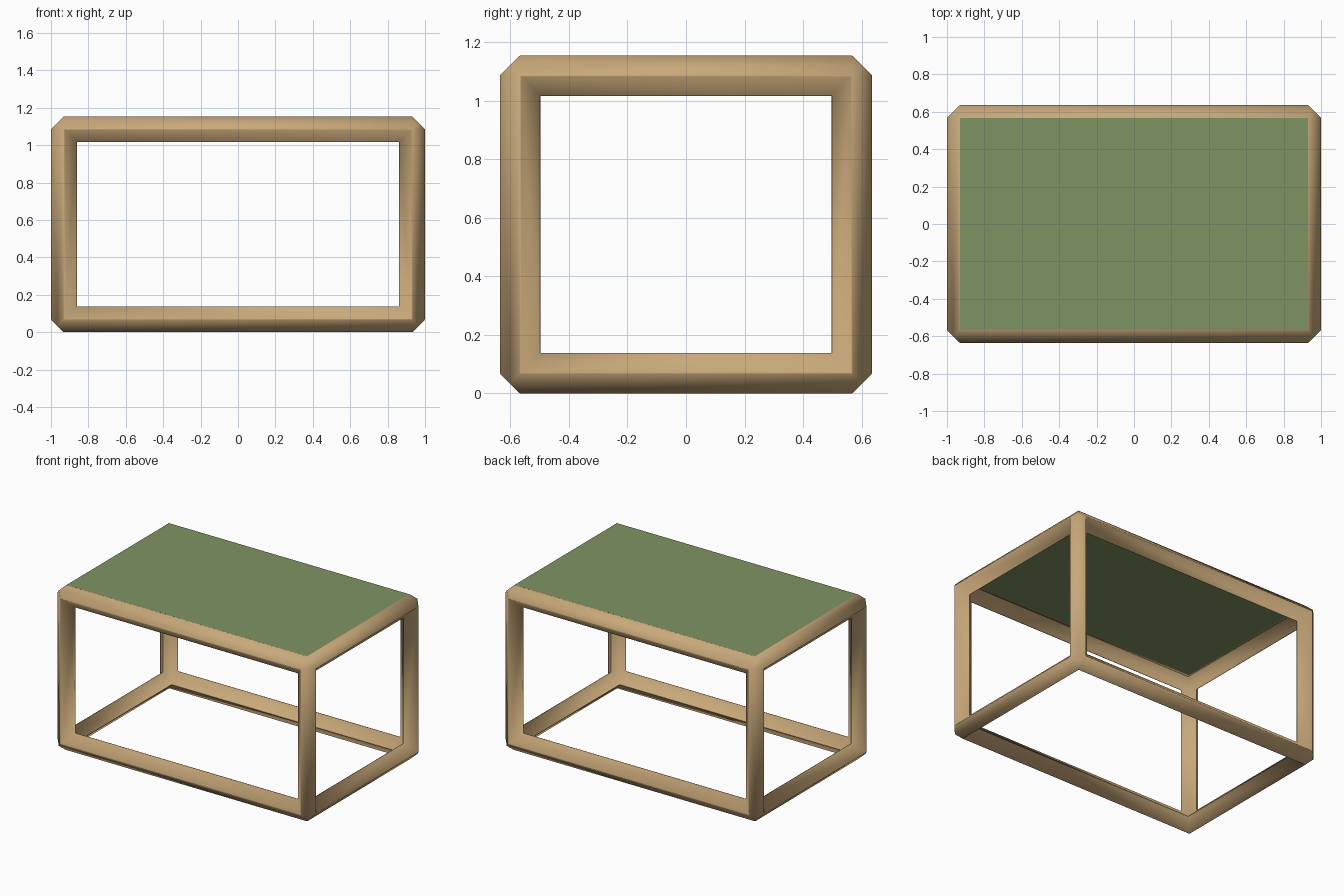
import bpy, bmesh
from itertools import product

if "Cube" in bpy.data.objects:
    bpy.data.objects.remove(bpy.data.objects["Cube"])

R = 0.0705                      # half-diagonal of the square rail section
HALF = (1.001 - R, 0.5665, 0.508)   # half-size of the rail centre-line box
MID = (0, 0, HALF[2] + R - 0.001)
TOP = MID[2] + HALF[2] + R - 0.001


def material(name, rgb):
    m = bpy.data.materials.new(name)
    m.diffuse_color = (*rgb, 1)
    m.use_nodes = True
    m.node_tree.nodes["Principled BSDF"].inputs["Base Color"].default_value = m.diffuse_color
    return m


def add_object(name, bm, mat):
    me = bpy.data.meshes.new(name)
    bm.to_mesh(me)
    bm.free()
    me.materials.append(mat)
    ob = bpy.data.objects.new(name, me)
    bpy.context.collection.objects.link(ob)
    return ob


def corner_point(signs, offset):
    # offset is measured outwards from a frame corner, in units of R
    return [MID[i] + signs[i] * (HALF[i] + R * offset[i]) for i in range(3)]


def end_ring(signs, a, b, c):
    # mitred end of a rail running along axis a
    def off(**k):
        v = [0, 0, 0]
        for key, val in k.items():
            v[{'a': a, 'b': b, 'c': c}[key]] = val
        return corner_point(signs, v)
    return [off(b=1), off(a=.5, b=.5, c=.5), off(c=1),
            off(a=-1, b=-1), off(a=-.5, b=-.5, c=-.5), off(a=-1, c=-1)]


# Frame: twelve diamond-section rails mitred together at eight corners
bm = bmesh.new()
for a in range(3):
    b, c = (a + 1) % 3, (a + 2) % 3
    for sb, sc in product((-1, 1), repeat=2):
        rings = []
        for sa in (-1, 1):
            s = [0, 0, 0]
            s[a], s[b], s[c] = sa, sb, sc
            rings.append([bm.verts.new(p) for p in end_ring(s, a, b, c)])
        for idx in ((0, 1, 2), (2, 3), (3, 4, 5), (5, 0)):
            bm.faces.new([rings[0][i] for i in idx] +
                         [rings[1][i] for i in reversed(idx)])
bmesh.ops.remove_doubles(bm, verts=bm.verts, dist=1e-4)
bmesh.ops.recalc_face_normals(bm, faces=bm.faces)
for f in bm.faces:
    f.smooth = True
# soften the long ridges slightly
ridges = [e for e in bm.edges if e.is_convex and e.calc_length() > 0.3]
bmesh.ops.bevel(bm, geom=ridges, offset=0.004, segments=2, profile=0.5,
                affect='EDGES', clamp_overlap=True)
for f in bm.faces:
    f.smooth = True
add_object("frame", bm, material("wood", (0.577, 0.392, 0.192)))

# Table top: thin sheet resting on the upper ridges of the frame
bm = bmesh.new()
bm.faces.new([bm.verts.new((x * HALF[0], y * HALF[1], TOP))
              for x, y in ((-1, -1), (1, -1), (1, 1), (-1, 1))])
add_object("table_top", bm, material("green_top", (0.212, 0.296, 0.125)))
